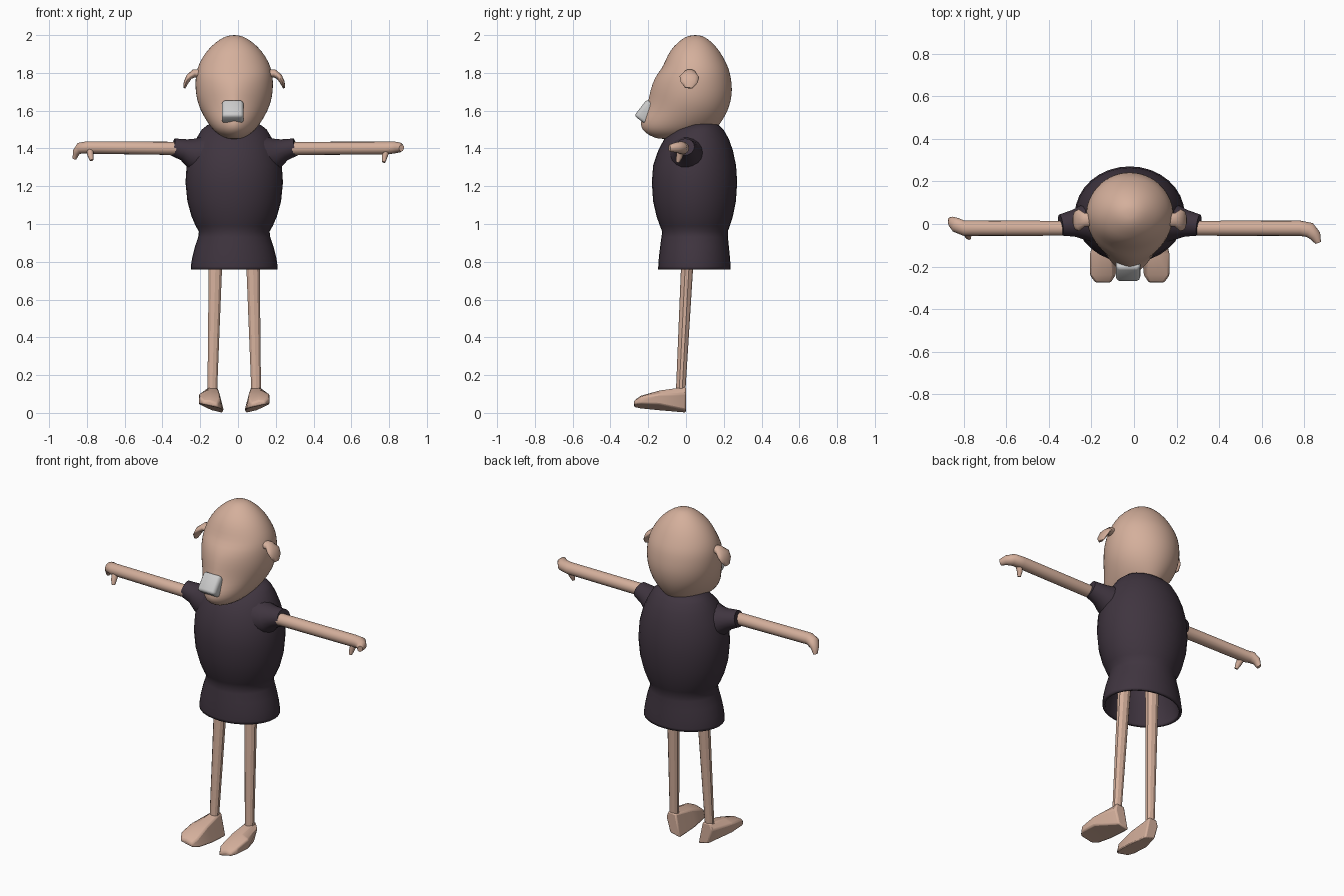
import bpy, bmesh
from math import sin, cos, pi, radians
from mathutils import Vector

CX = -0.02  # body centre line


def material(name, rgb):
    m = bpy.data.materials.new(name)
    m.diffuse_color = (*rgb, 1)
    return m


skin = material("skin", (0.66, 0.43, 0.33))
cloth = material("cloth", (0.05, 0.035, 0.05))


def loft(name, rings, mat, cap_start=True, cap_end=True, angle=60, subsurf=0):
    bm = bmesh.new()
    vs = [[bm.verts.new(p) for p in ring] for ring in rings]
    n = len(vs[0])
    for a, b in zip(vs, vs[1:]):
        for i in range(n):
            bm.faces.new((a[i], a[(i + 1) % n], b[(i + 1) % n], b[i]))
    if cap_start:
        bm.faces.new(vs[0][::-1])
    if cap_end:
        bm.faces.new(vs[-1])
    bmesh.ops.recalc_face_normals(bm, faces=bm.faces)
    me = bpy.data.meshes.new(name)
    bm.to_mesh(me)
    bm.free()
    ob = bpy.data.objects.new(name, me)
    bpy.context.collection.objects.link(ob)
    me.materials.append(mat)
    smooth(ob, angle)
    if subsurf:
        ob.modifiers.new("Subsurf", "SUBSURF").levels = subsurf
        ob.modifiers["Subsurf"].render_levels = subsurf
    return ob


def smooth(ob, angle):
    bpy.ops.object.select_all(action="DESELECT")
    ob.select_set(True)
    bpy.context.view_layer.objects.active = ob
    bpy.ops.object.shade_smooth_by_angle(angle=radians(angle))


def tube(name, path, mat, n=12, **kw):
    """path: (x, y, z, radius along y, radius across)"""
    pts = [Vector(p[:3]) for p in path]
    rings = []
    for i, p in enumerate(path):
        t = (pts[min(i + 1, len(pts) - 1)] - pts[max(i - 1, 0)]).normalized()
        b = t.cross(Vector((0, 1, 0))).normalized()
        a = b.cross(t)
        rings.append([pts[i] + a * p[3] * cos(2 * pi * k / n) + b * p[4] * sin(2 * pi * k / n)
                      for k in range(n)])
    return loft(name, rings, mat, **kw)


def body_ring(z, front, back, w, yc, p=1.0, n=32):
    """Oval with separate front and back depth; p > 1 narrows the front."""
    ring = []
    for k in range(n):
        c, s = cos(2 * pi * k / n), sin(2 * pi * k / n)
        x = w * c * (abs(c) ** (p - 1) if s < 0 else 1)
        y = yc + s * ((back - yc) if s > 0 else (yc - front))
        ring.append((CX + x, y, z))
    return ring


# head: z, front y, back y, half width, centre y, front narrowing
loft("head", [body_ring(*r) for r in [
    (2.0, 0.03, 0.07, 0.02, 0.05),
    (1.99, -0.005, 0.10, 0.055, 0.05),
    (1.965, -0.04, 0.135, 0.095, 0.05),
    (1.92, -0.085, 0.177, 0.145, 0.045),
    (1.86, -0.112, 0.21, 0.182, 0.045),
    (1.82, -0.13, 0.228, 0.197, 0.045),
    (1.78, -0.165, 0.238, 0.206, 0.045, 1.1),
    (1.71, -0.19, 0.247, 0.207, 0.04, 1.25),
    (1.65, -0.20, 0.238, 0.197, 0.035, 1.35),
    (1.60, -0.217, 0.222, 0.178, 0.03, 1.35),
    (1.55, -0.242, 0.195, 0.150, 0.01, 1.25),
    (1.51, -0.24, 0.165, 0.122, -0.03, 1.15),
    (1.48, -0.215, 0.14, 0.092, -0.06),
    (1.455, -0.165, 0.09, 0.05, -0.07),
    (1.45, -0.13, 0.03, 0.025, -0.07)]], skin, angle=180, subsurf=1)

# shirt: open at the hem
shirt = loft("shirt", [body_ring(z, f, b, w, (f + b) / 2) for z, f, b, w in [
    (0.76, -0.147, 0.236, 0.23), (0.775, -0.147, 0.236, 0.23), (0.82, -0.144, 0.233, 0.223),
    (0.88, -0.137, 0.227, 0.208), (0.93, -0.13, 0.222, 0.191), (0.96, -0.126, 0.221, 0.187),
    (0.99, -0.138, 0.232, 0.204), (1.04, -0.156, 0.248, 0.226), (1.12, -0.174, 0.264, 0.248),
    (1.22, -0.181, 0.271, 0.258), (1.31, -0.174, 0.265, 0.252), (1.39, -0.147, 0.248, 0.23),
    (1.45, -0.115, 0.227, 0.202), (1.50, -0.065, 0.198, 0.172), (1.525, -0.01, 0.172, 0.14),
    (1.536, 0.04, 0.13, 0.07)]], cloth, cap_start=False)
solid = shirt.modifiers.new("Thickness", "SOLIDIFY")
solid.thickness = 0.015
solid.offset = -1

# tooth
bm = bmesh.new()
bmesh.ops.create_cube(bm, size=1)
bmesh.ops.scale(bm, vec=(0.115, 0.07, 0.11), verts=bm.verts)
bmesh.ops.bevel(bm, geom=bm.edges[:], offset=0.016, segments=3, profile=0.5, affect="EDGES")
for v in bm.verts:
    v.co.y -= 0.012 * (1 - (v.co.x / 0.058) ** 2)
me = bpy.data.meshes.new("tooth")
bm.to_mesh(me)
bm.free()
tooth = bpy.data.objects.new("tooth", me)
bpy.context.collection.objects.link(tooth)
tooth.location = (CX - 0.008, -0.208, 1.592)
tooth.rotation_euler.x = radians(-38)
smooth(tooth, 50)

# hands differ in pose: finger path and thumb path
hands = {
    -1: ([(-0.80, -0.02, 1.405, 0.036, 0.033), (-0.835, -0.005, 1.402, 0.035, 0.03),
          (-0.856, 0.01, 1.38, 0.026, 0.02), (-0.866, 0.018, 1.345, 0.014, 0.01)],
         [(-0.785, -0.03, 1.395, 0.022, 0.02), (-0.78, -0.055, 1.36, 0.017, 0.016),
          (-0.775, -0.066, 1.337, 0.01, 0.009)]),
    1: ([(0.78, -0.02, 1.402, 0.036, 0.034), (0.825, -0.028, 1.405, 0.036, 0.032),
         (0.852, -0.055, 1.405, 0.028, 0.027), (0.866, -0.088, 1.402, 0.014, 0.018)],
        [(0.785, -0.03, 1.39, 0.02, 0.02), (0.776, -0.035, 1.355, 0.017, 0.015),
         (0.772, -0.045, 1.327, 0.01, 0.009)]),
}

# foot cross-sections from heel to toe: y, then (offset, z) points
foot = [
    (0.0, [(.088, .135), (.14, .138), (.15, .10), (.125, .015), (.06, .0)]),
    (-.14, [(.08, .11), (.14, .12), (.187, .10), (.187, .045), (.055, .012)]),
    (-.24, [(.075, .075), (.13, .09), (.185, .085), (.187, .05), (.065, .022)]),
    (-.275, [(.09, .05), (.13, .065), (.16, .062), (.165, .045), (.09, .03)]),
]

for s, side in ((-1, "left"), (1, "right")):
    X = lambda u: CX + s * u
    # sleeve and arm
    tube(side + "_sleeve", [
        (X(0.16), 0.01, 1.365, 0.10, 0.11), (X(0.225), 0.008, 1.375, 0.08, 0.08),
        (X(0.265), 0.003, 1.393, 0.063, 0.058), (X(0.325), -0.005, 1.408, 0.05, 0.046)],
        cloth, n=16)
    fingers, thumb = hands[s]
    tube(side + "_arm", [(X(0.28), -0.02, 1.40, 0.035, 0.035)] + fingers, skin, n=16)
    tube(side + "_thumb", thumb, skin, n=10)
    # ear drooping outwards
    tube(side + "_ear", [
        (X(0.17), 0.02, 1.795, 0.03, 0.025), (X(0.212), 0.02, 1.798, 0.032, 0.022),
        (X(0.238), 0.018, 1.78, 0.052, 0.017), (X(0.255), 0.017, 1.75, 0.045, 0.013),
        (X(0.264), 0.015, 1.72, 0.02, 0.006)], skin, n=14)
    # leg and foot
    tube(side + "_leg", [
        (X(0.095), 0.015, 0.95, 0.036, 0.042), (X(0.10), 0.005, 0.76, 0.032, 0.037),
        (X(0.116), -0.028, 0.12, 0.025, 0.027)], skin, n=10, angle=30)
    f = loft(side + "_foot", [[(X(u), y, z) for u, z in pts] for y, pts in foot], skin, angle=40)
    bev = f.modifiers.new("Bevel", "BEVEL")
    bev.width = 0.008
    bev.segments = 2
